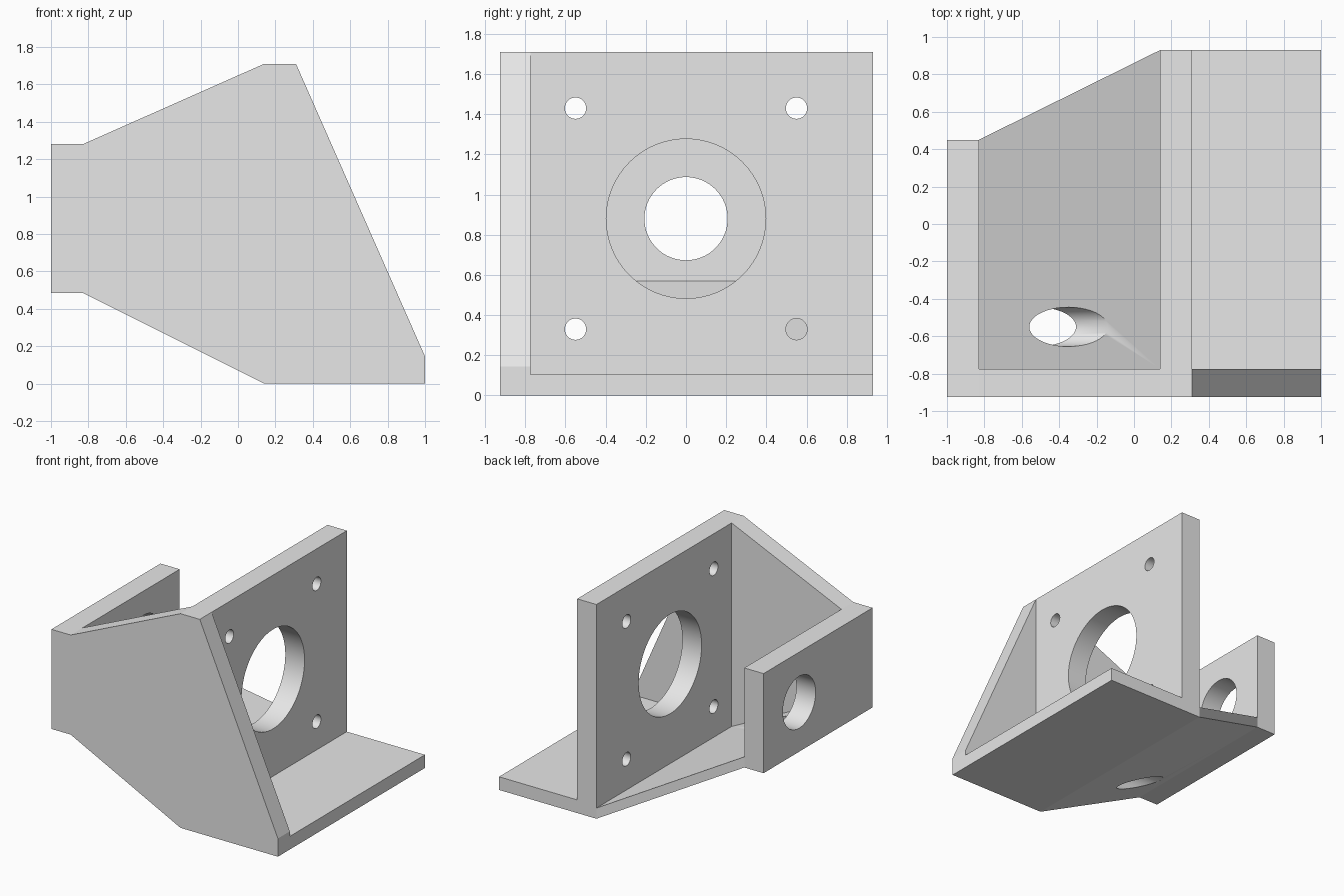
import bpy
import bmesh
import math

cube = bpy.data.objects.get("Cube")
if cube:
    bpy.data.objects.remove(cube, do_unlink=True)

grey = bpy.data.materials.new("light grey")
grey.use_nodes = True
grey.diffuse_color = (0.8, 0.8, 0.8, 1)
grey.node_tree.nodes["Principled BSDF"].inputs["Base Color"].default_value = (0.8, 0.8, 0.8, 1)

FRONT, INNER, BACK = -0.925, -0.775, 0.93   # depth stations
END, NECK, WALL, WALL_OUT, TIP = -1, -0.83, 0.14, 0.31, 1   # stations along x
LOW, HIGH, TOP = 0.485, 1.28, 1.71
AXIS = 0.88   # height of the bore centre


def prism(name, profile, y0, back):
    """Extrude an xz outline from y0 to the depth back(x)."""
    bm = bmesh.new()
    near = [bm.verts.new((x, y0, z)) for x, z in profile]
    far = [bm.verts.new((x, back(x), z)) for x, z in profile]
    bm.faces.new(near)
    bm.faces.new(far[::-1])
    for i in range(len(near)):
        j = (i + 1) % len(near)
        bm.faces.new((near[j], near[i], far[i], far[j]))
    bmesh.ops.recalc_face_normals(bm, faces=bm.faces)
    mesh = bpy.data.meshes.new(name)
    bm.to_mesh(mesh)
    bm.free()
    obj = bpy.data.objects.new(name, mesh)
    mesh.materials.append(grey)
    bpy.context.collection.objects.link(obj)
    return obj


def plate(name, x0, x1, z0, z1, back):
    outline = [(x0, z0), (x1, z0), (x1, z1), (x0, z1)]
    return prism(name, outline, INNER, lambda x: back)


def bore(obj, y, z, radius, x0, x1):
    """Cut a round hole along x."""
    bpy.ops.mesh.primitive_cylinder_add(
        vertices=64, radius=radius, depth=x1 - x0,
        location=((x0 + x1) / 2, y, z), rotation=(0, math.pi / 2, 0))
    cutter = bpy.context.object
    cutter.hide_render = True
    cutter.data.materials.append(grey)
    mod = obj.modifiers.new("bore", "BOOLEAN")
    mod.operation = "DIFFERENCE"
    mod.solver = "EXACT"
    mod.object = cutter
    bpy.ops.object.select_all(action="DESELECT")
    obj.select_set(True)
    bpy.context.view_layer.objects.active = obj
    bpy.ops.object.modifier_apply(modifier=mod.name)
    bpy.data.objects.remove(cutter, do_unlink=True)


# Front side plate with the full bracket outline
prism("side_plate", [
    (END, LOW), (NECK, LOW), (WALL, 0), (TIP, 0), (TIP, 0.145),
    (WALL_OUT, TOP), (WALL, TOP), (NECK, HIGH), (END, HIGH)],
    FRONT, lambda x: INNER)

# Tall mounting wall with a central bore and four bolt holes
wall = plate("mounting_wall", WALL, WALL_OUT, 0, TOP, BACK)
bore(wall, 0, AXIS, 0.397, WALL - 0.1, WALL_OUT + 0.1)
for y in (-0.55, 0.55):
    for z in (AXIS - 0.55, AXIS + 0.55):
        bore(wall, y, z, 0.053, WALL - 0.1, WALL_OUT + 0.1)

# Small bearing wall
bearing = plate("bearing_wall", END, NECK, LOW, HIGH, 0.45)
bore(bearing, 0, AXIS, 0.207, END - 0.1, NECK + 0.1)

# Flat foot
plate("foot", WALL_OUT, TIP, 0, 0.105, BACK)

# Sloping floor, narrowing toward the bearing wall, with a tool access hole
floor = prism("sloping_floor",
              [(NECK, LOW), (WALL, 0), (WALL, 0.085), (NECK, LOW + 0.085)],
              INNER, lambda x: BACK if x > 0 else 0.45)
bore(floor, -0.55, AXIS - 0.55, 0.105, NECK - 0.1, WALL - 0.04)

# Smooth bores, sharp edges
for obj in (wall, bearing, floor):
    bpy.ops.object.select_all(action="DESELECT")
    obj.select_set(True)
    bpy.context.view_layer.objects.active = obj
    bpy.ops.object.shade_smooth_by_angle(angle=math.radians(30))
